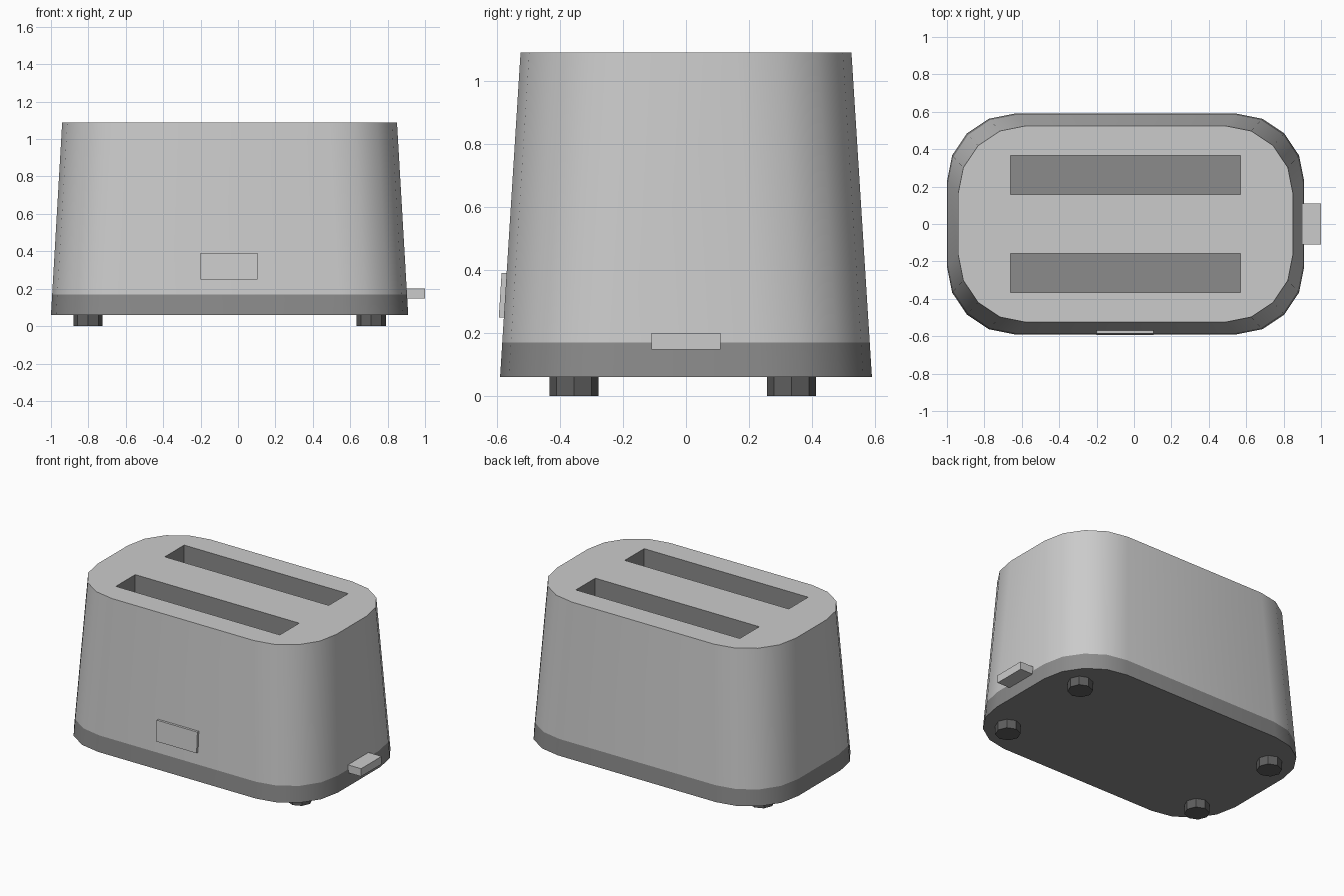
import bpy, bmesh, math
from mathutils import Matrix, Vector

if "Cube" in bpy.data.objects:
    bpy.data.objects.remove(bpy.data.objects["Cube"])

CX = -0.045           # body centre in x (the lever takes up the rest of the length)
Z0, Z1, Z2 = 0.06, 0.17, 1.09
SLOT_Y, SLOT_HX, SLOT_HY, SLOT_FLOOR = 0.262, 0.615, 0.104, 0.35


def material(name, v):
    m = bpy.data.materials.new(name)
    m.diffuse_color = (v, v, v, 1)
    m.use_nodes = True
    m.node_tree.nodes["Principled BSDF"].inputs["Base Color"].default_value = m.diffuse_color
    return m


LIGHT = material("light grey", 0.6)
DARK = material("dark grey", 0.26)
RUBBER = material("foot grey", 0.114)


def finish(name, bm, *mats):
    bmesh.ops.recalc_face_normals(bm, faces=bm.faces)
    me = bpy.data.meshes.new(name)
    bm.to_mesh(me)
    bm.free()
    ob = bpy.data.objects.new(name, me)
    bpy.context.collection.objects.link(ob)
    for m in mats:
        me.materials.append(m)
    return ob


def add_box(bm, lo, hi):
    lo, hi = Vector(lo), Vector(hi)
    mat = Matrix.Translation((lo + hi) / 2) @ Matrix.Diagonal((*(hi - lo), 1))
    return bmesh.ops.create_cube(bm, size=1, matrix=mat)["verts"]


def taper(z):
    return (z - Z0) / (Z2 - Z0)


def ring(bm, z, steps=4, r=0.362):
    """Rounded rectangle outline of the tapering body at height z."""
    hx, hy = 0.955 - 0.06 * taper(z), 0.59 - 0.065 * taper(z)
    out = []
    for q, (sx, sy) in enumerate([(1, 1), (-1, 1), (-1, -1), (1, -1)]):
        for i in range(steps + 1):
            a = math.pi / 2 * (q + i / steps)
            out.append(bm.verts.new((CX + sx * (hx - r) + r * math.cos(a),
                                     sy * (hy - r) + r * math.sin(a), z)))
    return out


# body shell with a dark base band
bm = bmesh.new()
rings = [ring(bm, z) for z in (Z0, Z1, Z2)]
for a, b in zip(rings, rings[1:]):
    for i in range(len(a)):
        j = (i + 1) % len(a)
        bm.faces.new((a[i], a[j], b[j], b[i]))
bm.faces.new(rings[0][::-1])
bm.faces.new(rings[-1])
body = finish("body", bm, LIGHT, DARK)

# bread slots cut into the top
bm = bmesh.new()
for s in (-1, 1):
    add_box(bm, (CX - SLOT_HX, s * SLOT_Y - SLOT_HY, SLOT_FLOOR),
            (CX + SLOT_HX, s * SLOT_Y + SLOT_HY, Z2 + 0.2))
cutter = finish("slot_cutter", bm)
cutter.hide_render = True
mod = body.modifiers.new("slots", 'BOOLEAN')
mod.operation, mod.solver, mod.object = 'DIFFERENCE', 'EXACT', cutter
bpy.ops.object.select_all(action='DESELECT')
body.select_set(True)
bpy.context.view_layer.objects.active = body
bpy.ops.object.modifier_apply(modifier=mod.name)
bpy.data.objects.remove(cutter)

# base band and slot interiors are dark
for p in body.data.polygons:
    c = p.center
    in_slot = (abs(c.x - CX) < SLOT_HX + 0.01 and c.z < Z2 - 0.01
               and abs(abs(c.y) - SLOT_Y) < SLOT_HY + 0.01)
    p.material_index = 1 if in_slot or c.z < Z1 else 0
bpy.ops.object.shade_smooth_by_angle(angle=math.radians(30))

# lever on the right end
bm = bmesh.new()
add_box(bm, (0.86, -0.11, 0.147), (1.0, 0.11, 0.2))
finish("lever", bm, LIGHT)

# front plate, sheared to follow the sloping wall
bm = bmesh.new()
for v in add_box(bm, (-0.2, -0.016, 0.25), (0.105, 0.01, 0.39)):
    v.co.y += -0.59 + 0.065 * taper(v.co.z)
finish("front_plate", bm, LIGHT)

# eight-sided feet
for side, x in (("left", CX - 0.757), ("right", CX + 0.757)):
    for end, y in (("front", -0.355), ("back", 0.335)):
        bm = bmesh.new()
        bmesh.ops.create_cone(bm, cap_ends=True, segments=8, radius1=0.078, radius2=0.078,
                              depth=Z0 + 0.005,
                              matrix=Matrix.Translation((x, y, (Z0 + 0.005) / 2)))
        finish(f"{end}_{side}_foot", bm, RUBBER)
